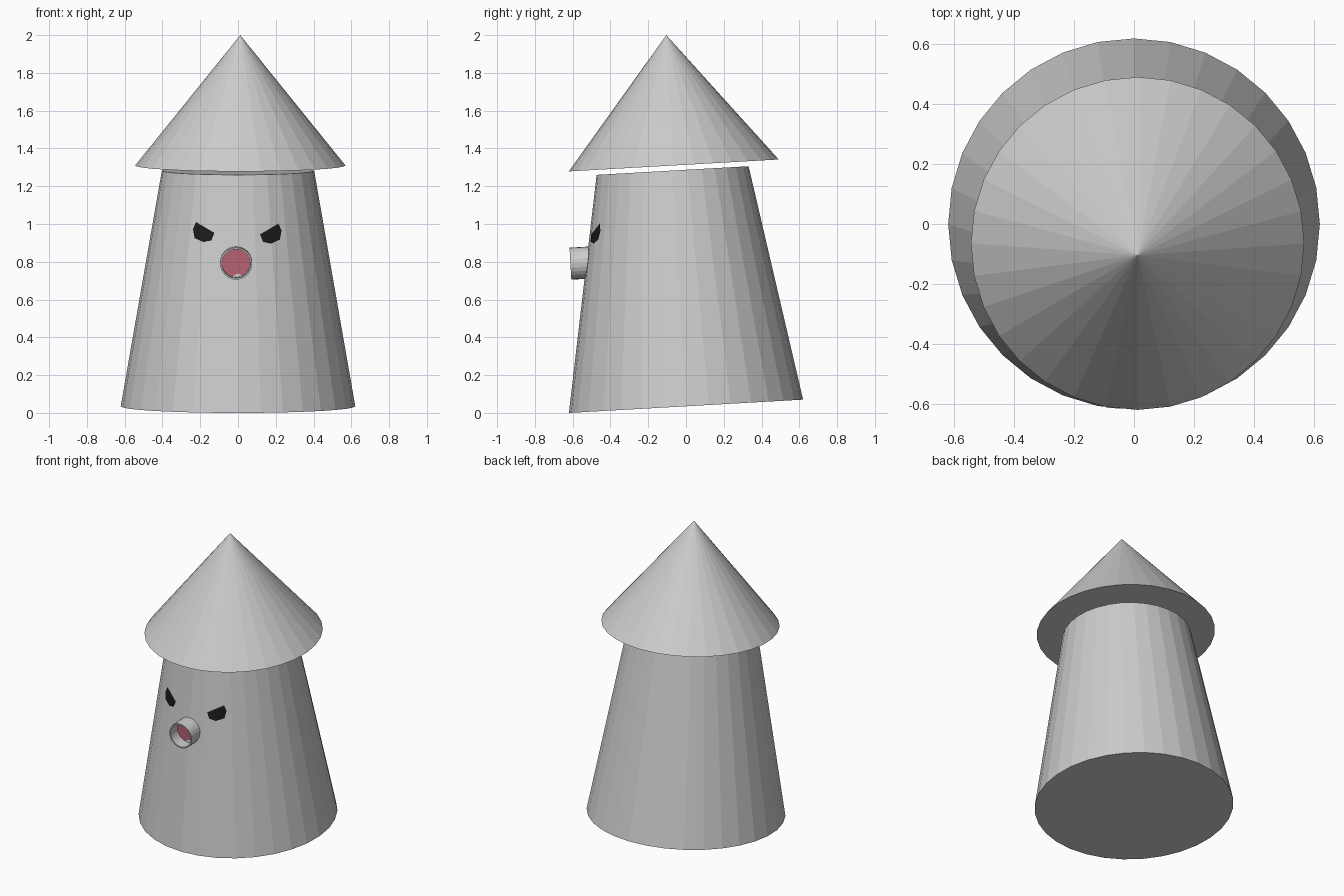
import bpy, bmesh, math
from mathutils import Matrix, Vector

if "Cube" in bpy.data.objects:
    bpy.data.objects.remove(bpy.data.objects["Cube"])

TILT = Matrix.Rotation(math.radians(3.25), 4, 'X')


def material(name, rgb):
    m = bpy.data.materials.new(name)
    m.diffuse_color = (*rgb, 1)
    m.use_nodes = True
    m.node_tree.nodes["Principled BSDF"].inputs["Base Color"].default_value = m.diffuse_color
    return m


def finish(name, bm, mat=None):
    bmesh.ops.recalc_face_normals(bm, faces=bm.faces)
    me = bpy.data.meshes.new(name)
    bm.to_mesh(me)
    bm.free()
    ob = bpy.data.objects.new(name, me)
    bpy.context.collection.objects.link(ob)
    if mat:
        me.materials.append(mat)
    return ob


def frustum(name, base, r1, r2, h):
    # cone standing on its base centre, leaning forward by TILT
    bm = bmesh.new()
    mtx = Matrix.Translation(base) @ TILT @ Matrix.Translation((0, 0, h / 2))
    bmesh.ops.create_cone(bm, cap_ends=True, segments=32, radius1=r1,
                          radius2=r2, depth=h, matrix=mtx)
    return finish(name, bm)


black = material("black", (0.01, 0.01, 0.01))
pink = material("pink", (0.5, 0.13, 0.18))

# Tapered body and pointed roof
BASE, R1, R2, H = Vector((0, 0, 0.035)), 0.621, 0.403, 1.25
frustum("body", BASE, R1, R2, H)
frustum("roof", Vector((0.012, -0.065, 1.31)), 0.557, 0, 0.691)

# Mouth: short hollow tube facing forward with a pink disc inside
MOUTH = Matrix.Translation((-0.01, -0.612, 0.79)) @ TILT @ Matrix.Rotation(math.radians(-90), 4, 'X')
bm = bmesh.new()
N = 24
profile = [(0.085, 0.13), (0.085, 0), (0.076, 0), (0.076, 0.13)]
rings = [[bm.verts.new(MOUTH @ Vector((r * math.cos(a), r * math.sin(a), z)))
          for a in (2 * math.pi * i / N for i in range(N))] for r, z in profile]
for k in range(4):
    a, b = rings[k], rings[(k + 1) % 4]
    for i in range(N):
        j = (i + 1) % N
        bm.faces.new((a[i], a[j], b[j], b[i]))
finish("mouth_tube", bm)

bm = bmesh.new()
bmesh.ops.create_circle(bm, cap_ends=True, segments=N, radius=0.077,
                        matrix=MOUTH @ Matrix.Translation((0, 0, 0.075)))
ob = finish("mouth_disc", bm, pink)
if ob.data.polygons[0].normal.y > 0:
    ob.data.flip_normals()


# Angry eyes: flat outlines laid onto the front of the body
def on_body(x, z, lift=0.006):
    t = (z - 0.01) / H
    r = R1 + (R2 - R1) * t + lift
    p = BASE + TILT @ Vector((0, 0, t * H))
    y = p.y - math.sqrt(r * r - x * x)
    return Vector((x, y, z))


outline = [(0.218, 1.01), (0.121, 0.953), (0.137, 0.914),
           (0.178, 0.904), (0.226, 0.926), (0.234, 0.973)]
for name, s, dz in (("left_eye", -1, 0), ("right_eye", 1, -0.008)):
    bm = bmesh.new()
    shift = -0.004
    rim = [bm.verts.new(on_body(s * x + shift, z + dz)) for x, z in outline]
    mid = bm.verts.new(on_body(s * 0.182 + shift, 0.945 + dz))
    for i in range(len(rim)):
        bm.faces.new((rim[i], rim[(i + 1) % len(rim)], mid))
    ob = finish(name, bm, black)
    if ob.data.polygons[0].normal.y > 0:
        ob.data.flip_normals()
